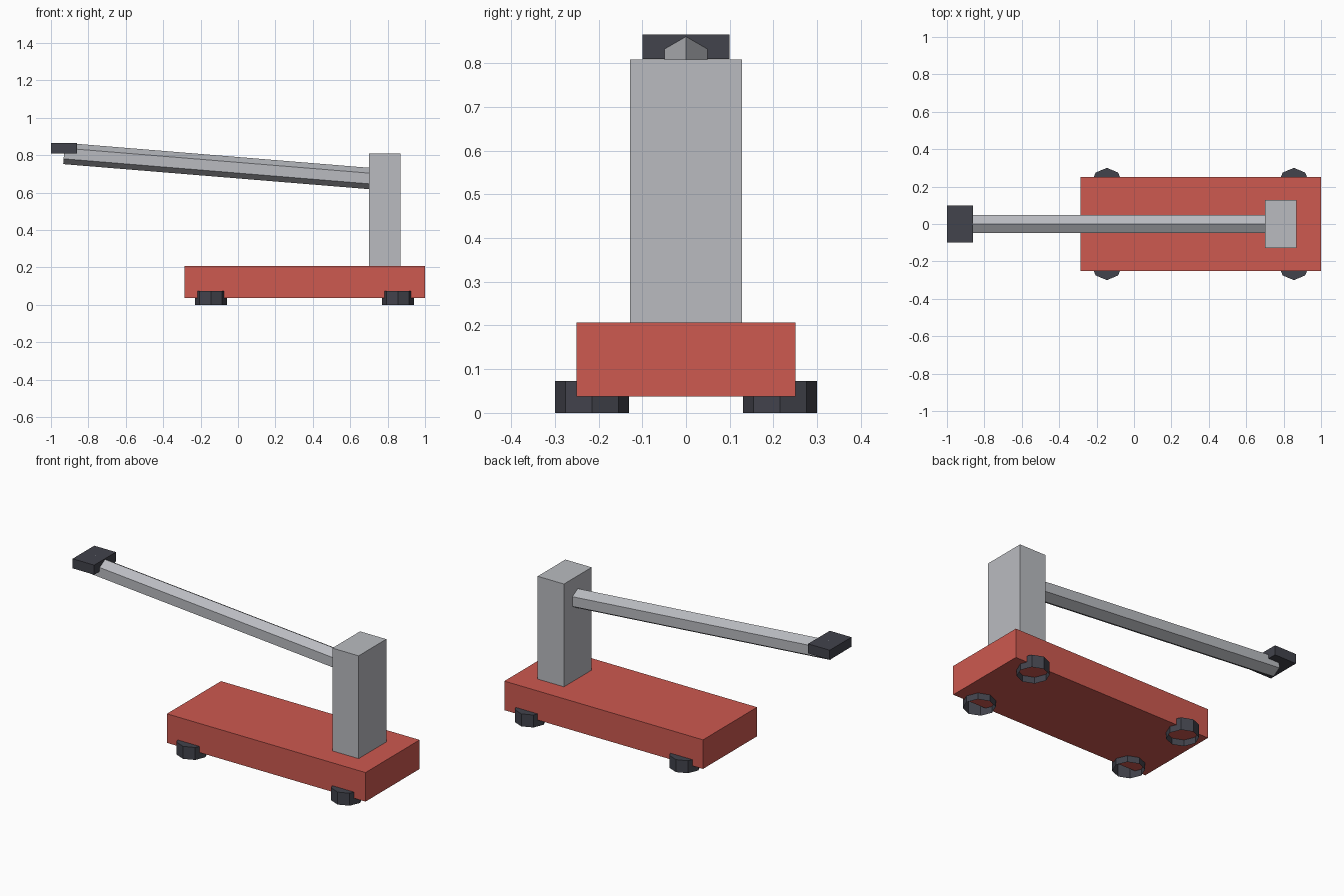
import bpy
import bmesh
from mathutils import Matrix, Vector

default = bpy.data.objects.get("Cube")
if default:
    bpy.data.objects.remove(default, do_unlink=True)


def make_material(name, rgb):
    mat = bpy.data.materials.new(name)
    mat.use_nodes = True
    colour = (*rgb, 1)
    mat.diffuse_color = colour
    mat.node_tree.nodes["Principled BSDF"].inputs["Base Color"].default_value = colour
    return mat


red = make_material("red paint", (0.61, 0.10, 0.08))
steel = make_material("light grey steel", (0.49, 0.50, 0.53))
rubber = make_material("dark rubber", (0.054, 0.056, 0.072))


def finish(name, bm, mat):
    mesh = bpy.data.meshes.new(name)
    bm.to_mesh(mesh)
    bm.free()
    mesh.materials.append(mat)
    obj = bpy.data.objects.new(name, mesh)
    bpy.context.collection.objects.link(obj)
    return obj


def box(name, low, high, mat):
    low, high = Vector(low), Vector(high)
    bm = bmesh.new()
    place = Matrix.Translation((low + high) / 2) @ Matrix.Diagonal((*(high - low), 1))
    bmesh.ops.create_cube(bm, size=1, matrix=place)
    return finish(name, bm, mat)


def prism(name, start, end, radius, sides, mat, open_start=False):
    """Faceted rod from start to end with an edge along its upper side."""
    start, end = Vector(start), Vector(end)
    axis = (end - start).normalized()
    side = Vector((0, 1, 0)) if abs(axis.z) < 0.9 else Vector((1, 0, 0))
    turn = Matrix((side, axis.cross(side), axis)).transposed().to_4x4()
    bm = bmesh.new()
    bmesh.ops.create_cone(bm, cap_ends=True, segments=sides,
                          radius1=radius, radius2=radius,
                          depth=(end - start).length,
                          matrix=Matrix.Translation((start + end) / 2) @ turn)
    if open_start:
        bm.faces.ensure_lookup_table()
        caps = [f for f in bm.faces if f.normal.dot(axis) < -0.9]
        bmesh.ops.delete(bm, geom=caps, context='FACES_ONLY')
    return finish(name, bm, mat)


# Base slab and upright post
box("base", (-0.285, -0.25, 0.037), (1, 0.25, 0.207), red)
box("post", (0.70, -0.128, 0.207), (0.87, 0.128, 0.808), steel)

# Sloping six-sided arm and its end grip
prism("arm", (-0.93, 0, 0.809), (0.78, 0, 0.669), 0.057, 6, steel)
box("grip", (-1, -0.1, 0.809), (-0.86, 0.1, 0.865), rubber)

# Eight-sided feet, hollow from below
for x, end_name in ((-0.145, "right"), (0.855, "left")):
    for y, side_name in ((-0.215, "front"), (0.215, "back")):
        prism(f"{side_name}_{end_name}_foot", (x, y, 0), (x, y, 0.073),
              0.085, 8, rubber, open_start=True)
